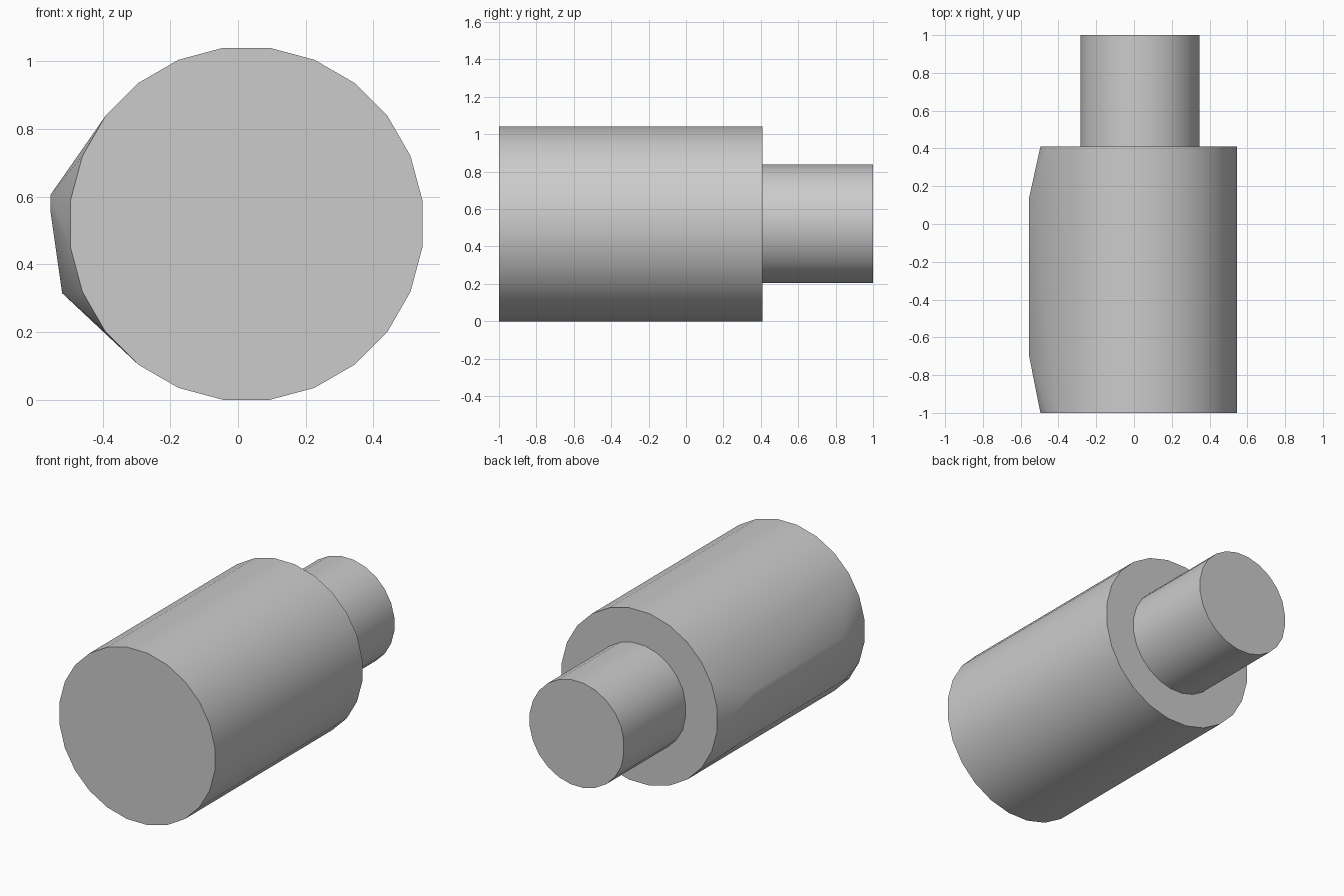
import bpy, bmesh, math

cube = bpy.data.objects.get("Cube")
if cube:
    bpy.data.objects.remove(cube)

# Single grey metal
grey = bpy.data.materials.new("grey_metal")
grey.use_nodes = True
colour = (0.6, 0.6, 0.6, 1)
grey.diffuse_color = colour
grey.node_tree.nodes["Principled BSDF"].inputs["Base Color"].default_value = colour

AXIS_Z = 0.52


def ring(cx, radius, y, sides=24):
    """Polygon around the y axis with a flat edge on top."""
    angles = [math.tau * (i + 0.5) / sides for i in range(sides)]
    return [(cx + radius * math.cos(a), y, AXIS_Z + radius * math.sin(a)) for a in angles]


def hull_part(name, points):
    """Skin a convex part around the points."""
    bm = bmesh.new()
    for p in points:
        bm.verts.new(p)
    hull = bmesh.ops.convex_hull(bm, input=bm.verts[:])
    spare = [v for v in set(hull["geom_interior"] + hull["geom_unused"])
             if isinstance(v, bmesh.types.BMVert)]
    bmesh.ops.delete(bm, geom=spare, context="VERTS")
    bmesh.ops.dissolve_limit(bm, angle_limit=0.01, verts=bm.verts[:], edges=bm.edges[:])
    bmesh.ops.recalc_face_normals(bm, faces=bm.faces[:])
    mesh = bpy.data.meshes.new(name)
    bm.to_mesh(mesh)
    bm.free()
    mesh.materials.append(grey)
    obj = bpy.data.objects.new(name, mesh)
    bpy.context.collection.objects.link(obj)
    bpy.ops.object.select_all(action="DESELECT")
    obj.select_set(True)
    bpy.context.view_layer.objects.active = obj
    bpy.ops.object.shade_smooth_by_angle(angle=math.radians(30))


# Main barrel with a raised, tapered ridge along its right side
barrel = ring(0.025, 0.525, -1) + ring(0.025, 0.525, 0.41)
for x, z, front, back in ((-0.555, 0.605, -0.70, 0.14),
                          (-0.555, 0.56, -0.70, 0.14),
                          (-0.52, 0.315, -0.78, 0.19)):
    barrel += [(x, front, z), (x, back, z)]
hull_part("barrel", barrel)

# Output shaft with a narrow flat on its right side
shaft = ring(0.03, 0.32, 0.40) + ring(0.03, 0.32, 1)
hull_part("shaft", [(max(x, -0.283), y, z) for x, y, z in shaft])
